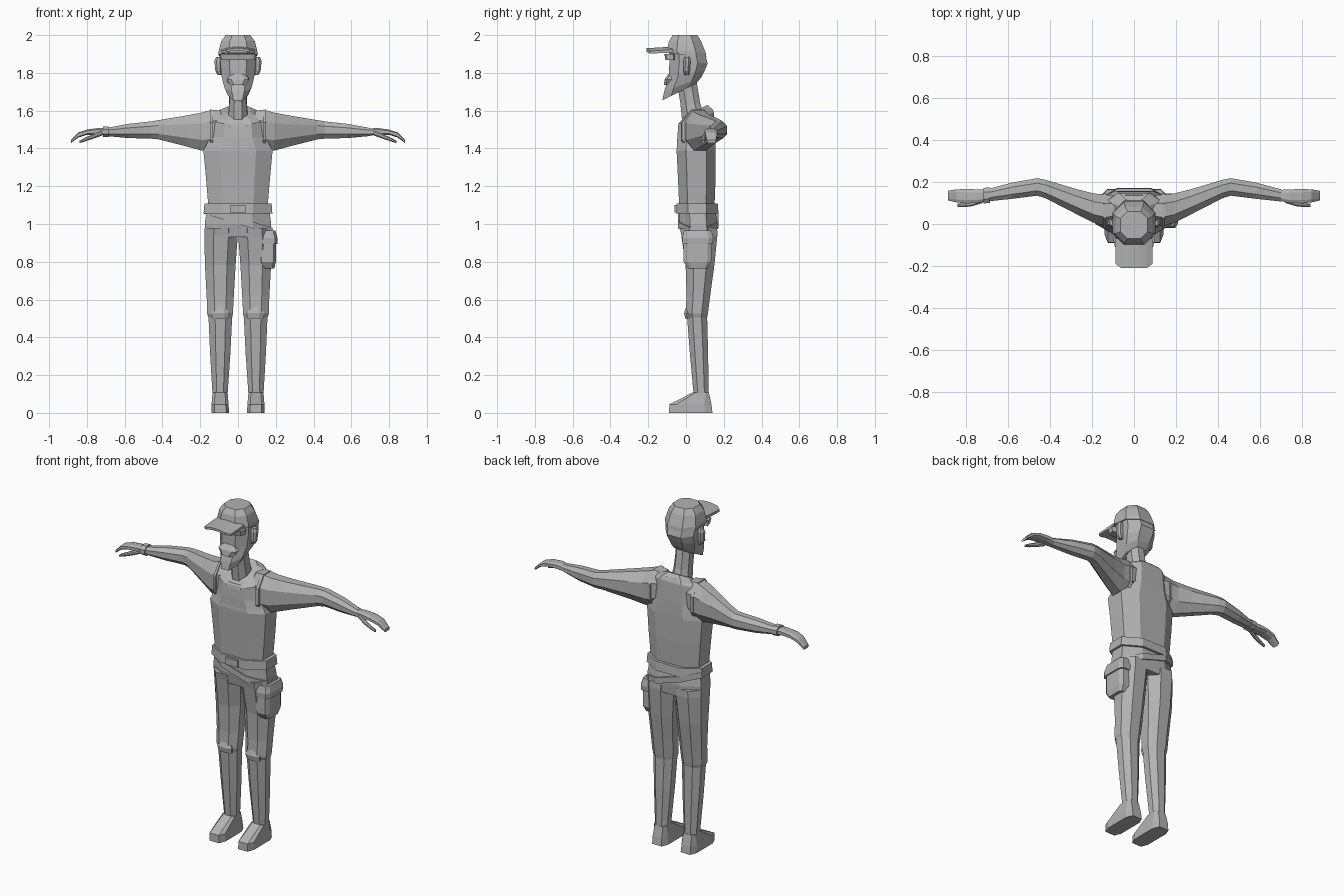
import bpy, bmesh, math

GREY = bpy.data.materials.new("plain grey")
GREY.diffuse_color = (0.45, 0.45, 0.45, 1)


def octagon(a0, a1, b0, b1, k=0.28):
    """Rectangle with cut corners, as 8 points in a plane."""
    ca, cb = (a1 - a0) * k, (b1 - b0) * k
    return [(a0 + ca, b0), (a1 - ca, b0), (a1, b0 + cb), (a1, b1 - cb),
            (a1 - ca, b1), (a0 + ca, b1), (a0, b1 - cb), (a0, b0 + cb)]


def skin(name, rings):
    """Join rings of points with quads and cap both ends."""
    bm = bmesh.new()
    rows = [[bm.verts.new(p) for p in r] for r in rings]
    n = len(rows[0])
    for lo, hi in zip(rows, rows[1:]):
        for i in range(n):
            j = (i + 1) % n
            bm.faces.new((lo[i], lo[j], hi[j], hi[i]))
    bm.faces.new(rows[0][::-1])
    bm.faces.new(rows[-1])
    bmesh.ops.recalc_face_normals(bm, faces=bm.faces[:])
    me = bpy.data.meshes.new(name)
    bm.to_mesh(me)
    bm.free()
    me.materials.append(GREY)
    ob = bpy.data.objects.new(name, me)
    bpy.context.collection.objects.link(ob)
    return ob


def body(name, rows, k=0.28):
    """Upright symmetric part: rows of z front, z back, y0, y1, front and back half width."""
    rings = []
    for zf, zb, y0, y1, wf, wb in rows:
        ring = []
        for x, y in octagon(-1, 1, y0, y1, k):
            t = (y - y0) / (y1 - y0)
            ring.append((x * (wf + (wb - wf) * t), y, zf + (zb - zf) * t))
        rings.append(ring)
    return skin(name, rings)


def limb_z(name, rows, s=1, k=0.28):
    """Upright side part: rows of z, x0, x1, y0, y1."""
    return skin(name, [[(s * x, y, z) for x, y in octagon(x0, x1, y0, y1, k)]
                       for z, x0, x1, y0, y1 in rows])


def limb_x(name, rows, s=1, k=0.28):
    """Sideways part: rows of x, y0, y1, z0, z1."""
    return skin(name, [[(s * x, y, z) for y, z in octagon(y0, y1, z0, z1, k)]
                       for x, y0, y1, z0, z1 in rows])


# Head, with a bearded jaw that juts forward
body("head", [(1.655, 1.745, -.125, .055, .05, .06), (1.70, 1.775, -.116, .08, .068, .08),
              (1.78, 1.815, -.09, .10, .088, .09), (1.87, 1.85, -.088, .115, .095, .092),
              (1.92, 1.90, -.088, .10, .095, .095)], 0.26)
body("moustache", [(1.735, 1.735, -.118, -.05, .035, .05), (1.765, 1.765, -.113, -.05, .06, .06),
                   (1.795, 1.795, -.092, -.05, .03, .05)], 0.2)
body("glasses", [(1.868, 1.868, -.108, -.06, .085, .098), (1.90, 1.90, -.115, -.06, .09, .1)], 0.12)

# Cap and curved brim
body("cap", [(1.905, 1.885, -.10, .108, .105, .10), (1.925, 1.905, -.10, .105, .102, .10),
             (1.968, 1.968, -.09, .08, .09, .085), (2.0, 2.0, -.07, .06, .065, .065)], 0.26)
brim = []
for x in (-.087, -.06, -.025, .025, .06, .087):
    front = -.21 + (.02 if abs(x) > .08 else 0)
    z = 1.932 - 2.2 * x * x
    brim.append([(x, front, z - .013), (x, -.07, z - .008), (x, -.07, z + .008), (x, front, z)])
skin("cap_brim", brim)

# Neck
body("neck", [(1.54, 1.58, -.02, .095, .05, .055), (1.64, 1.64, -.03, .075, .045, .048),
              (1.73, 1.76, -.045, .055, .045, .045)])

# Torso with a scooped collar
body("torso", [(1.07, 1.07, -.035, .15, .155, .155), (1.25, 1.25, -.043, .157, .17, .17),
               (1.39, 1.39, -.05, .157, .184, .18), (1.41, 1.41, -.048, .157, .172, .172),
               (1.46, 1.47, -.046, .155, .145, .15), (1.53, 1.59, -.04, .148, .138, .14),
               (1.555, 1.607, -.02, .14, .115, .12), (1.57, 1.63, -.005, .115, .065, .07)], 0.24)
body("collar", [(1.515, 1.595, -.043, .142, .11, .115), (1.54, 1.612, -.034, .137, .10, .105)], 0.3)

# Hips, belt and buckle
body("hips", [(.93, .93, -.022, .16, .176, .176), (1.0, 1.0, -.035, .166, .176, .176),
              (1.08, 1.08, -.035, .155, .165, .165)])
body("belt", [(1.055, 1.055, -.052, .172, .182, .182), (1.108, 1.108, -.050, .168, .178, .178)])
body("buckle", [(1.06, 1.06, -.062, -.04, .04, .04), (1.10, 1.10, -.062, -.04, .04, .04)], 0.05)

# Slung strap, dropping towards the pouch side
strap = []
for top, grow in ((0, 0), (1, 0)):
    strap.append([(x, y, 1.0 - .30 * x + .035 * top)
                  for x, y in octagon(-.18, .182, -.042, .172)])
skin("slung_strap", strap)

# Pouch with flap, on one thigh
limb_z("pouch", [(.765, .125, .192, .01, .115), (.80, .112, .20, -.012, .135),
                 (.95, .112, .20, -.012, .135)], 1, 0.15)
limb_z("pouch_flap", [(.895, .118, .208, -.018, .142), (.925, .112, .21, -.02, .145),
                      (.965, .118, .198, -.01, .135)], 1, 0.15)

for s, side in ((-1, "right"), (1, "left")):
    # Trouser leg with a fold over the knee
    limb_z(side + "_leg", [(.98, .0, .176, -.033, .165), (.94, .001, .178, -.025, .166),
                           (.78, .013, .175, -.002, .15), (.62, .022, .166, .003, .128),
                           (.525, .027, .163, -.002, .116), (.505, .031, .156, .006, .112),
                           (.32, .04, .148, .02, .117), (.10, .055, .135, .04, .12)], s)
    limb_z(side + "_knee_patch", [(.50, .05, .135, -.004, .04), (.53, .045, .14, -.010, .04),
                                  (.56, .06, .125, .0, .04)], s)
    # Shoe sloping down to the toe
    limb_z(side + "_shoe", [(0, .047, .14, -.09, .14), (.045, .05, .14, -.088, .135),
                            (.108, .055, .135, .035, .121)], s, 0.17)
    # Arm bent back at the elbow
    limb_x(side + "_arm", [(.09, .0, .135, 1.42, 1.60), (.135, -.01, .14, 1.39, 1.605),
                           (.19, .005, .145, 1.388, 1.59), (.27, .045, .165, 1.41, 1.575),
                           (.42, .122, .21, 1.448, 1.55), (.46, .135, .218, 1.452, 1.543),
                           (.58, .12, .197, 1.455, 1.53), (.70, .107, .165, 1.466, 1.508)], s)
    # Armhole trim around the shoulder
    limb_x(side + "_armhole_trim", [(.133, -.026, .148, 1.375, 1.604),
                                    (.148, -.02, .145, 1.38, 1.606)], s, 0.3)
    # Hand with drooping fingers, and thumb
    limb_x(side + "_hand", [(.695, .11, .162, 1.468, 1.506), (.74, .10, .165, 1.472, 1.508),
                            (.80, .098, .166, 1.472, 1.50), (.845, .103, .165, 1.458, 1.485),
                            (.885, .112, .158, 1.428, 1.445)], s, 0.22)
    limb_x(side + "_thumb", [(.72, .10, .125, 1.468, 1.495), (.77, .085, .108, 1.45, 1.475),
                             (.81, .08, .10, 1.437, 1.457), (.84, .082, .098, 1.428, 1.44)], s)
    # Ear
    limb_z(side + "_ear", [(1.79, .085, .108, -.008, .016), (1.81, .085, .12, -.014, .02),
                           (1.865, .085, .125, -.014, .024), (1.885, .085, .115, -.008, .018)], s)

# Bracelet on one wrist
limb_x("bracelet", [(.685, .10, .174, 1.46, 1.517), (.715, .098, .172, 1.462, 1.517)], -1)
